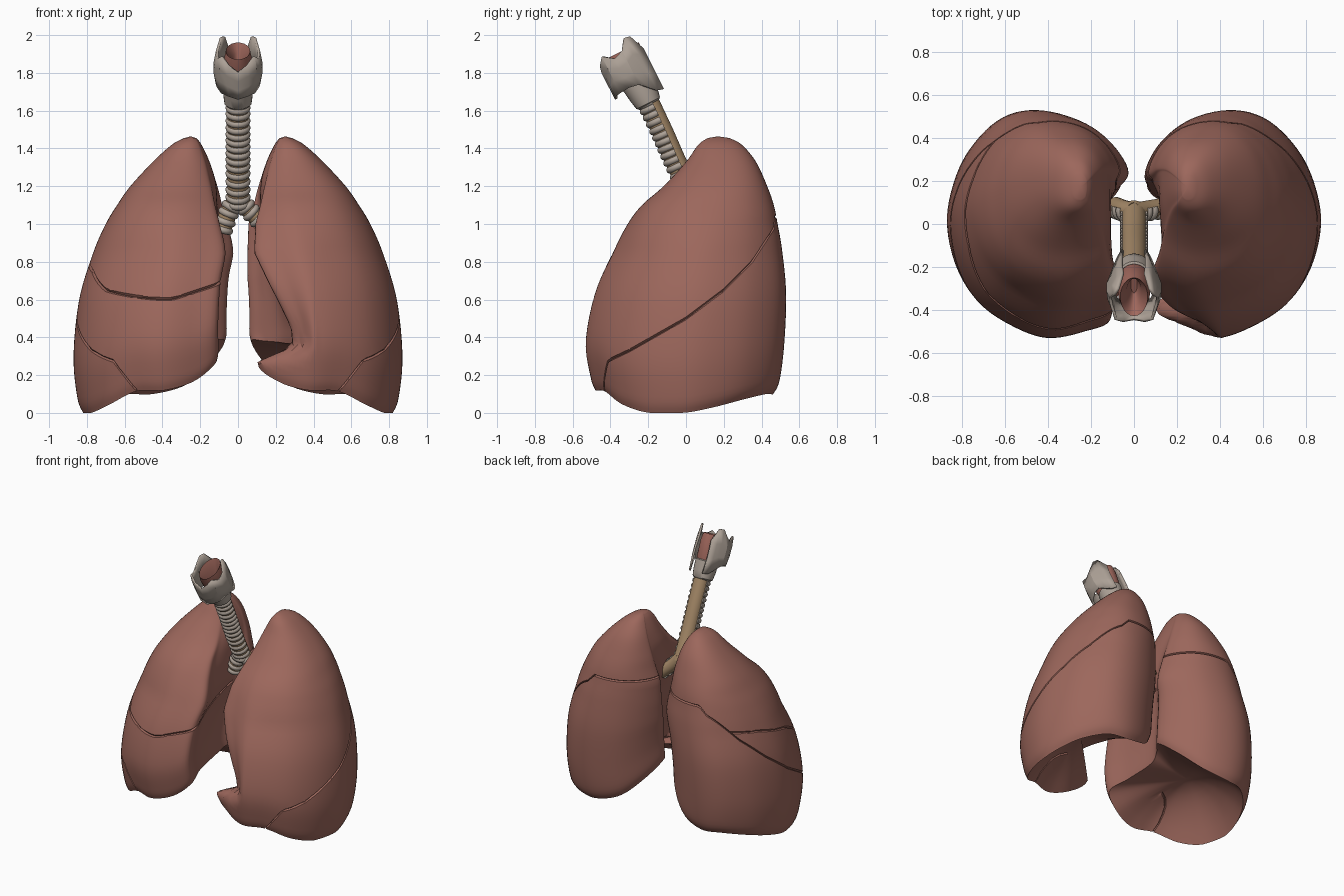
import bpy, bmesh, math
from mathutils import Vector, Quaternion

if "Cube" in bpy.data.objects:
    bpy.data.objects.remove(bpy.data.objects["Cube"])


def material(name, rgb):
    m = bpy.data.materials.new(name)
    m.diffuse_color = (*rgb, 1)
    m.use_nodes = True
    m.node_tree.nodes["Principled BSDF"].inputs["Base Color"].default_value = m.diffuse_color
    return m


LUNG = material("lung_red", (0.335, 0.136, 0.107))
CARTILAGE = material("cartilage_grey", (0.42, 0.36, 0.31))
MEMBRANE = material("membrane_tan", (0.37, 0.245, 0.135))
MUCOSA = material("throat_red", (0.36, 0.14, 0.11))


def finish(bm, name, mat, angle=40):
    bmesh.ops.recalc_face_normals(bm, faces=bm.faces[:])
    me = bpy.data.meshes.new(name)
    bm.to_mesh(me)
    bm.free()
    ob = bpy.data.objects.new(name, me)
    bpy.context.collection.objects.link(ob)
    me.materials.append(mat)
    bpy.ops.object.select_all(action='DESELECT')
    ob.select_set(True)
    bpy.context.view_layer.objects.active = ob
    bpy.ops.object.shade_smooth_by_angle(angle=math.radians(angle))
    return ob


def spline(rows, t, closed=False):
    # Catmull-Rom through rows, t in 0..1
    n = len(rows)
    p = t * (n if closed else n - 1)
    i = int(p) if closed else min(int(p), n - 2)
    k = p - i
    idx = [(i + d) % n if closed else max(0, min(n - 1, i + d)) for d in (-1, 0, 1, 2)]
    a, b, c, d = (rows[j] for j in idx)
    return [0.5 * (2 * q + (r - o) * k + (2 * o - 5 * q + 4 * r - s) * k * k
                   + (3 * q - o - 3 * r + s) * k ** 3) for o, q, r, s in zip(a, b, c, d)]


def interp(tab, x):
    for (x0, y0), (x1, y1) in zip(tab, tab[1:]):
        if x <= x1:
            return y0 + (y1 - y0) * max(0, (x - x0) / (x1 - x0))
    return tab[-1][1]


def clamp(v):
    return max(0.0, min(1.0, v))


def rounded(v):
    return .5 + .5 * math.copysign(abs(v) ** .85, v)


def bridge(bm, rings):
    n = len(rings[0])
    for a, b in zip(rings, rings[1:]):
        for i in range(n):
            bm.faces.new((a[i], a[(i + 1) % n], b[(i + 1) % n], b[i]))


# ---- lungs: height, inner x, outer x, front y, back y
ROWS = [(0, .07, .82, -.48, .46), (.08, .06, .85, -.505, .495), (.3, .06, .87, -.53, .52),
        (.6, .05, .84, -.48, .53), (.85, .025, .765, -.385, .51), (1.0, .05, .70, -.31, .485),
        (1.1, .075, .64, -.235, .465), (1.2, .10, .57, -.12, .43), (1.33, .145, .45, -.0, .37),
        (1.42, .19, .35, .065, .295), (1.455, .22, .285, .115, .23)]
# outline from above (distance from middle, y) and height of lower rim; medial part differs
OUTER = [(.45, .53, .10), (.62, .49, .10), (.765, .35, .07), (.845, .18, .03), (.87, 0, 0),
         (.82, -.2, 0), (.71, -.36, .045), (.55, -.465, .115), (.38, -.52, .12)]
THREE_LOBE = [(.02, .21, .38), (.10, .36, .27), (.25, .48, .15)] + OUTER + [
    (.20, -.49, .17), (.07, -.43, .27), (.11, -.25, .31), (.13, 0, .34), (.10, .10, .38)]
TWO_LOBE = [(.05, .20, .38), (.12, .36, .27), (.26, .48, .15)] + OUTER + [
    (.22, -.475, .16), (.09, -.41, .25), (.17, -.22, .35), (.18, 0, .37), (.12, .12, .38)]
OBLIQUE = [(-.53, .10), (-.47, .25), (-.3, .33), (0, .5), (.2, .65), (.35, .8), (.48, 1.0), (.55, 1.06)]
HORIZONTAL = [(-.5, .6), (-.3, .65), (-.1, .75), (.2, .83), (.4, .86)]
NOTCH = [(.27, 0), (.35, 1), (.45, .95), (.62, .55), (.85, 0)]


def oblique(p):
    x = abs(p.x)
    z = interp(OBLIQUE, p.y)
    z -= 1.2 * max(0, .66 - x) * clamp((-.1 - p.y) / .3)
    up = max(z, min(1.04, z + .9 * max(0, .5 - x)))
    return z + (up - z) * clamp(p.y / .2)


def horizontal(p):
    return interp(HORIZONTAL, p.y) + .25 * max(0, p.x + .35)


def groove(bm, f, where):
    # shear so the curved fissure is flat, cut three lines, push the middle one in
    for v in bm.verts:
        v.co.z -= f(v.co)
    cut = []
    for off in (-.008, .008, 0):
        faces = []
        for fc in bm.faces:
            c = fc.calc_center_median()
            c.z += f(c)
            if where(c):
                faces.append(fc)
        edges = {e for fc in faces for e in fc.edges}
        verts = {v for fc in faces for v in fc.verts}
        r = bmesh.ops.bisect_plane(bm, geom=faces + list(edges) + list(verts), dist=1e-5,
                                   plane_co=(0, 0, off), plane_no=(0, 0, 1))
        cut = [g for g in r['geom_cut'] if isinstance(g, bmesh.types.BMVert)]
    for v in bm.verts:
        v.co.z += f(v.co)
    bm.normal_update()
    for v in cut:
        v.co -= v.normal * .013


def lung(name, outline, side, notch):
    bm = bmesh.new()
    N, M, B = 96, 48, 7
    x0, x1 = min(o[0] for o in outline), .87
    pts = [spline(outline, i / N, True) for i in range(N)]
    rings = []
    for j in range(M + 1):
        zr, xi, xo, yf, yb = spline(ROWS, j / M)
        xi = max(xi, x0)
        ring = []
        for X, Y, rim in pts:
            u, w = (X - x0) / (x1 - x0), (Y + .52) / 1.05
            # sections become rounder towards the top
            ang = math.atan2(2 * w - 1, 2 * u - 1)
            k = .85 * clamp((zr - .85) / .4)
            u += (rounded(math.cos(ang)) - u) * k
            w += (rounded(math.sin(ang)) - w) * k
            x = xi + (xo - xi) * u
            y = yf + (yb - yf) * w
            z = zr + max(0, rim) * max(0, 1 - zr / .85)
            if notch:
                x += .19 * interp(NOTCH, z) * clamp((.42 - x) / .28) * clamp((.12 - y) / .4)
            ring.append(bm.verts.new((side * x, y, z)))
        rings.append(ring)
    # hollow base
    base = []
    for j in range(B, 0, -1):
        k = 1 - j / (B + 1)
        base.append([bm.verts.new((side * .48 + (v.co.x - side * .48) * k, v.co.y * k,
                                   v.co.z + (.32 - v.co.z) * (1 - k * k))) for v in rings[0]])
    rings = base + rings
    bridge(bm, rings)
    for ring, co in ((rings[0], (side * .48, 0, .325)), (rings[-1], (side * .25, .17, 1.464))):
        tip = bm.verts.new(co)
        for i in range(N):
            bm.faces.new((ring[i], ring[(i + 1) % N], tip))
    bmesh.ops.recalc_face_normals(bm, faces=bm.faces[:])
    # fissures between the lobes
    groove(bm, oblique, lambda c: c.y > .1 or abs(c.x) > .42)
    if not notch:
        groove(bm, horizontal, lambda c: c.z > oblique(c) + .01 and (c.y < .1 or c.x < -.4))
    finish(bm, name, LUNG, 38)


lung("three_lobed_lung", THREE_LOBE, -1, False)
lung("two_lobed_lung", TWO_LOBE, 1, True)


# ---- windpipe
def sweep(bm, path, radius, sides):
    path = [Vector(p) for p in path]
    rings, prev, u = [], None, None
    for i, p in enumerate(path):
        t = (path[min(i + 1, len(path) - 1)] - path[max(i - 1, 0)]).normalized()
        u = t.orthogonal().normalized() if prev is None else prev.rotation_difference(t) @ u
        prev = t
        rings.append([bm.verts.new(p + (Quaternion(t, 2 * math.pi * k / sides) @ u) * radius)
                      for k in range(sides)])
    bridge(bm, rings)
    bm.faces.new(rings[0])
    bm.faces.new(rings[-1])


def airway(name, ctrl, radius, count, start=0.0):
    pts = [Vector(spline(ctrl, i / 24)) for i in range(25)]
    bm = bmesh.new()
    sweep(bm, pts, radius, 20)
    finish(bm, name + "_membrane", MEMBRANE)
    bm = bmesh.new()
    for i in range(count):
        t = start + (1 - start) * (i + .5) / count
        c = Vector(spline(ctrl, t))
        d = (Vector(spline(ctrl, min(1, t + .02))) - Vector(spline(ctrl, t - .02))).normalized()
        fwd = Vector((0, -1, 0))
        fwd = (fwd - d * fwd.dot(d)).normalized()
        s = d.cross(fwd)
        arc = [math.radians(-108 + 216 * k / 18) for k in range(19)]
        sweep(bm, [c + (fwd * math.cos(a) + s * math.sin(a)) * (radius - .008) for a in arc], .0185, 10)
    finish(bm, name + "_rings", CARTILAGE)


airway("windpipe", [(0, -.2, 1.65), (0, -.12, 1.48), (0, -.04, 1.30), (0, .06, 1.10)], .056, 16)
airway("short_bronchus", [(0, .055, 1.14), (-.045, .065, 1.07), (-.085, .08, .96)], .046, 4, .3)
airway("long_bronchus", [(0, .055, 1.14), (.06, .065, 1.07), (.15, .08, .99)], .044, 4, .3)


# ---- voice box, in a frame tilted along the windpipe
def tilt(x, f, w):
    return (x, -.2 - .45 * w - .89 * f, 1.64 + .89 * w - .45 * f)


def tilted_tube(name, sections, mat, n=24):
    # sections: along axis, half width, half depth
    bm = bmesh.new()
    rings = [[bm.verts.new(tilt(rx * math.cos(2 * math.pi * k / n), rf * math.sin(2 * math.pi * k / n), w))
              for k in range(n)] for w, rx, rf in sections]
    bridge(bm, rings)
    bm.faces.new(rings[0])
    bm.faces.new(rings[-1])
    finish(bm, name, mat)


tilted_tube("cricoid_ring", [(-.01, .058, .058), (.0, .072, .07), (.05, .078, .08),
                             (.12, .078, .09), (.14, .055, .06)], CARTILAGE)
tilted_tube("throat_lining", [(.05, .05, .05), (.14, .075, .085), (.26, .075, .1), (.31, .064, .1),
                              (.26, .035, .07), (.18, .015, .045)], MUCOSA)

# shield cartilage: x, forward, low edge, high edge
HALF = [(.06, -.105, .03, .27), (.085, -.07, .04, .36), (.105, -.04, .07, .365), (.128, 0, .11, .31),
        (.122, .05, .12, .29), (.098, .105, .115, .33), (.055, .135, .11, .29), (0, .142, .095, .255)]
cols = HALF + [(-x, f, a, b) for x, f, a, b in HALF[-2::-1]]
bm = bmesh.new()
rings = [[bm.verts.new(tilt(x * (1 - .14 * abs(2 * k / 3 - 1)), f, a + (b - a) * k / 3)) for k in range(4)]
         for x, f, a, b in cols]
for p, q in zip(rings, rings[1:]):
    for k in range(3):
        bm.faces.new((p[k], q[k], q[k + 1], p[k + 1]))
shield = finish(bm, "shield_cartilage", CARTILAGE, 30)
mod = shield.modifiers.new("thickness", 'SOLIDIFY')
mod.thickness = .014
mod.offset = 0
